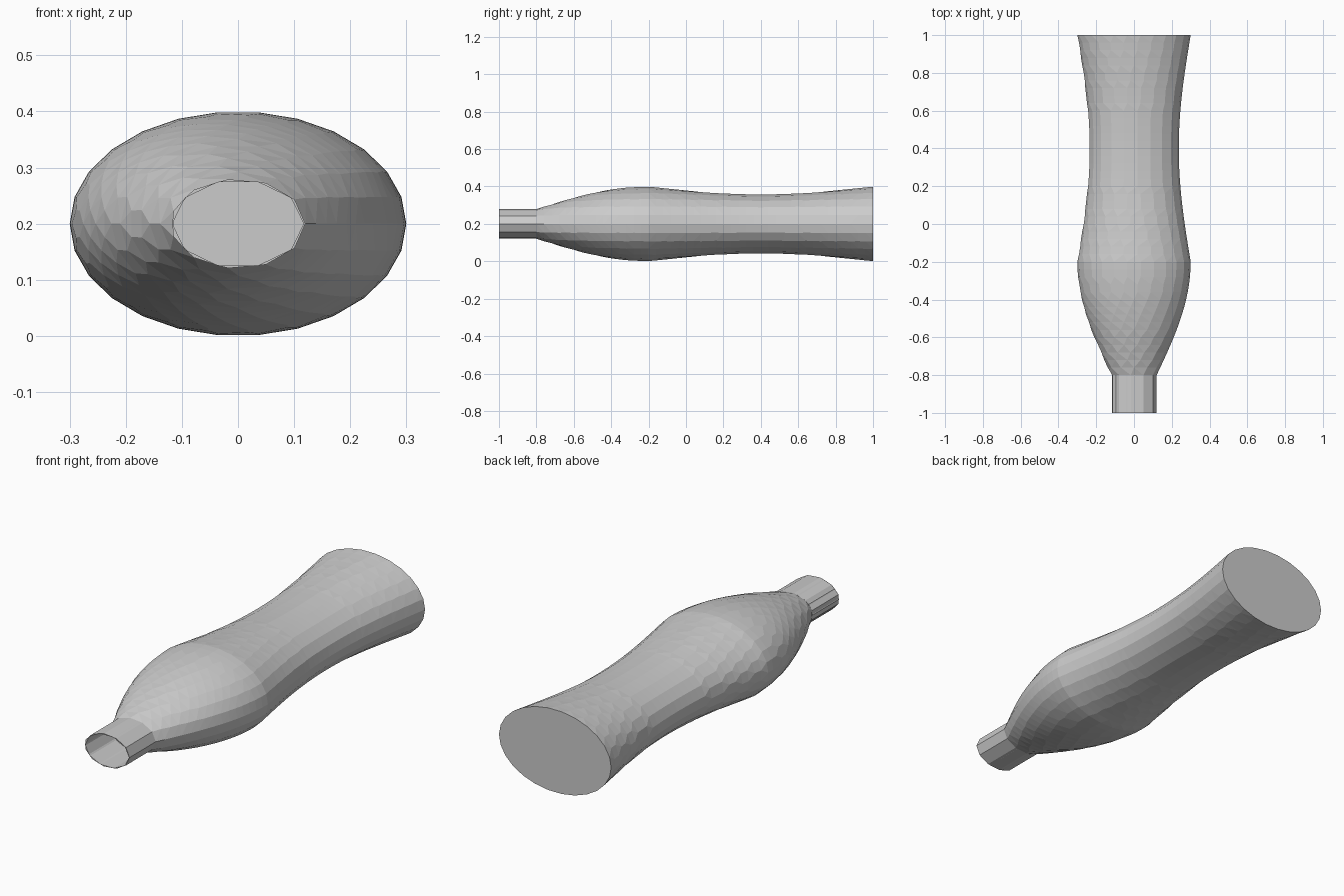
import bpy, bmesh
from math import sin, cos, pi, ceil

if "Cube" in bpy.data.objects:
    bpy.data.objects.remove(bpy.data.objects["Cube"])

CENTRE_Z, FLAT = 0.2, 2 / 3


def ring(y, r, n):
    """Elliptical cross-section with a corner on the +x side."""
    return [(r * cos(2 * pi * i / n), y, CENTRE_Z + FLAT * r * sin(2 * pi * i / n))
            for i in range(n)]


def sides(r):
    # facet count grows with the girth
    return ceil(85 * r - 1e-6)


def bridge(bm, a, b):
    """Stitch two rings of different counts with triangles, by angle."""
    na, nb, i, j = len(a), len(b), 0, 0
    while i < na or j < nb:
        if j == nb or (i < na and (i + 1) / na <= (j + 1) / nb):
            bm.faces.new((a[i % na], a[(i + 1) % na], b[j % nb]))
            i += 1
        else:
            bm.faces.new((a[i % na], b[(j + 1) % nb], b[j % nb]))
            j += 1


def loft(name, sections, cap_end=False):
    bm = bmesh.new()
    rings = [[bm.verts.new(p) for p in ring(y, r, sides(r))] for y, r in sections]
    for a, b in zip(rings, rings[1:]):
        bridge(bm, a, b)
    if cap_end:
        bm.faces.new(rings[-1])
    bmesh.ops.recalc_face_normals(bm, faces=bm.faces)
    mesh = bpy.data.meshes.new(name)
    bm.to_mesh(mesh)
    bm.free()
    obj = bpy.data.objects.new(name, mesh)
    bpy.context.collection.objects.link(obj)
    return obj


# Body: swelling shoulder, then a waisted barrel closed at the back
shoulder = [(-0.8 + 0.6 * t / 15, 0.12 + 0.18 * sin(pi / 2 * t / 15)) for t in range(15)]
barrel = [(-0.2 + 1.2 * t / 30, 0.3 - 0.063 * sin(pi * t / 30)) for t in range(31)]
loft("body", shoulder + barrel, cap_end=True)

# Neck: thin open tube at the front
loft("neck", [(-1, 0.12), (-0.8, 0.12), (-0.8, 0.117), (-1, 0.117), (-1, 0.12)])
